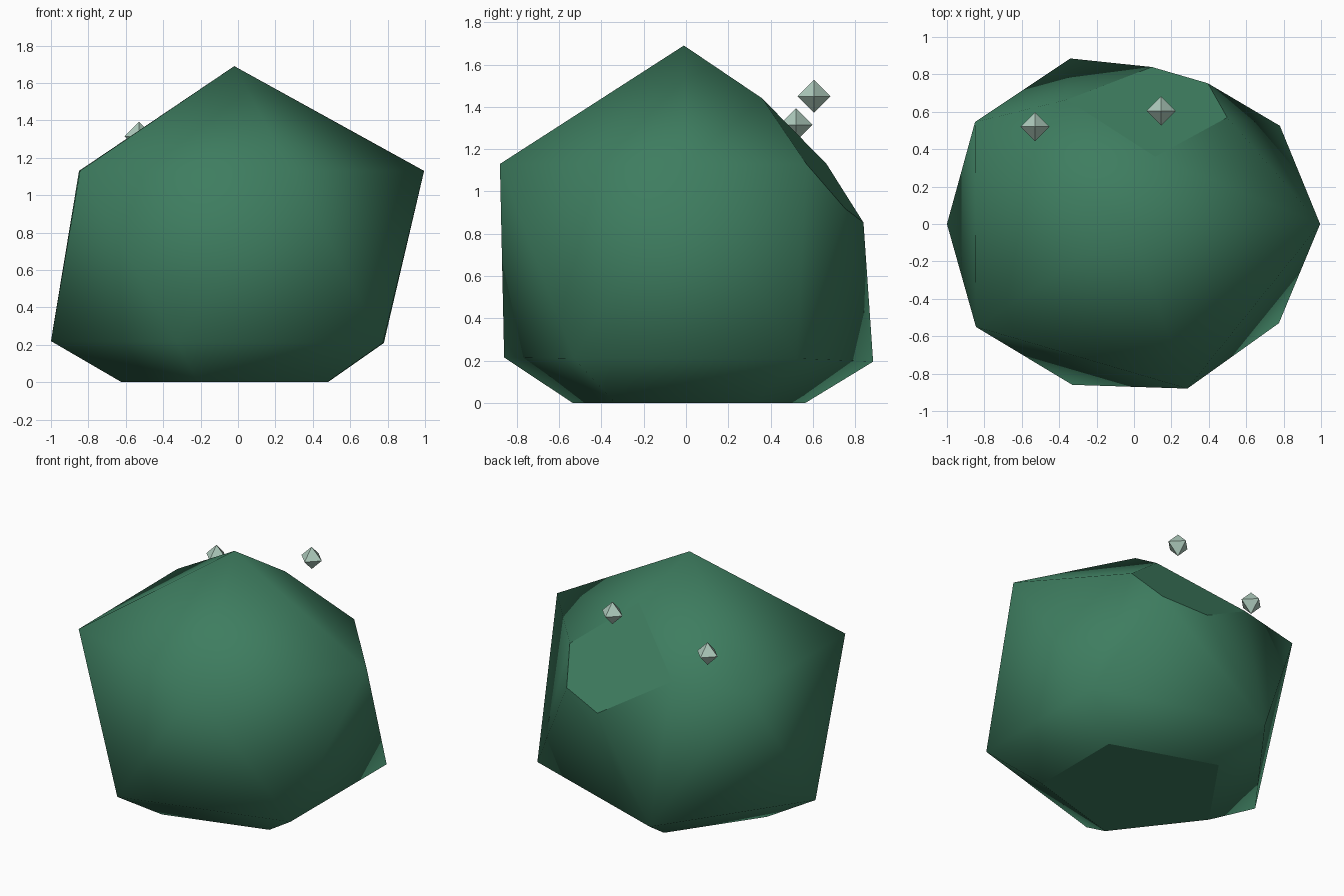
import bpy
import bmesh
from mathutils import Vector

cube = bpy.data.objects.get("Cube")
if cube:
    bpy.data.objects.remove(cube, do_unlink=True)


def make_material(name, color):
    mat = bpy.data.materials.new(name)
    mat.use_nodes = True
    mat.diffuse_color = color
    mat.node_tree.nodes["Principled BSDF"].inputs["Base Color"].default_value = color
    return mat


def finish(bm, name, mat):
    bmesh.ops.recalc_face_normals(bm, faces=bm.faces[:])
    mesh = bpy.data.meshes.new(name)
    bm.to_mesh(mesh)
    bm.free()
    mesh.materials.append(mat)
    obj = bpy.data.objects.new(name, mesh)
    bpy.context.scene.collection.objects.link(obj)
    return obj


def hull(points):
    bm = bmesh.new()
    for point in points:
        bm.verts.new(point)
    bmesh.ops.convex_hull(bm, input=bm.verts[:])
    return bm


def slice_off(bm, point, normal):
    """Cut away everything on the normal side and cap the opening with one flat face."""
    cut = bmesh.ops.bisect_plane(
        bm, geom=bm.verts[:] + bm.edges[:] + bm.faces[:],
        plane_co=point, plane_no=normal, clear_outer=True)
    rim = [item for item in cut["geom_cut"] if isinstance(item, bmesh.types.BMEdge)]
    caps = bmesh.ops.holes_fill(bm, edges=rim, sides=0)["faces"]
    for face in caps:
        face.smooth = False


green = make_material("forest green", (0.048, 0.205, 0.116, 1))
pale = make_material("pale sage", (0.42, 0.59, 0.50, 1))

# Boulder: slightly uneven twenty-sided solid
upper_ring = [(0.995, 0, 1.13), (0.285, -0.88, 1.13), (-0.845, -0.55, 1.13),
              (-0.85, 0.545, 1.13), (0.28, 0.82, 1.13)]
lower_ring = [(-1, 0, 0.22), (-0.33, -0.86, 0.215), (0.775, -0.53, 0.21),
              (0.78, 0.525, 0.21), (-0.34, 0.885, 0.195)]
tips = [(-0.02, -0.01, 1.69), (-0.02, -0.01, -0.35)]
bm = hull(upper_ring + lower_ring + tips)
for face in bm.faces:
    face.smooth = True

# Flat base, and the chipped corner at the upper back
slice_off(bm, Vector((0, 0, 0)), Vector((0, 0, -1)))
slice_off(bm, Vector((0.115, 0.36, 1.44)), Vector((0.029, 0.262, 0.213)))
finish(bm, "boulder", green)

# Small crystals floating over the chipped corner
RADIUS = 0.078
for name, center in (("right_crystal", (-0.53, 0.52, 1.315)),
                     ("left_crystal", (0.145, 0.605, 1.45))):
    corners = []
    for axis in range(3):
        for sign in (-1, 1):
            corner = Vector(center)
            corner[axis] += sign * RADIUS
            corners.append(corner)
    finish(hull(corners), name, pale)
